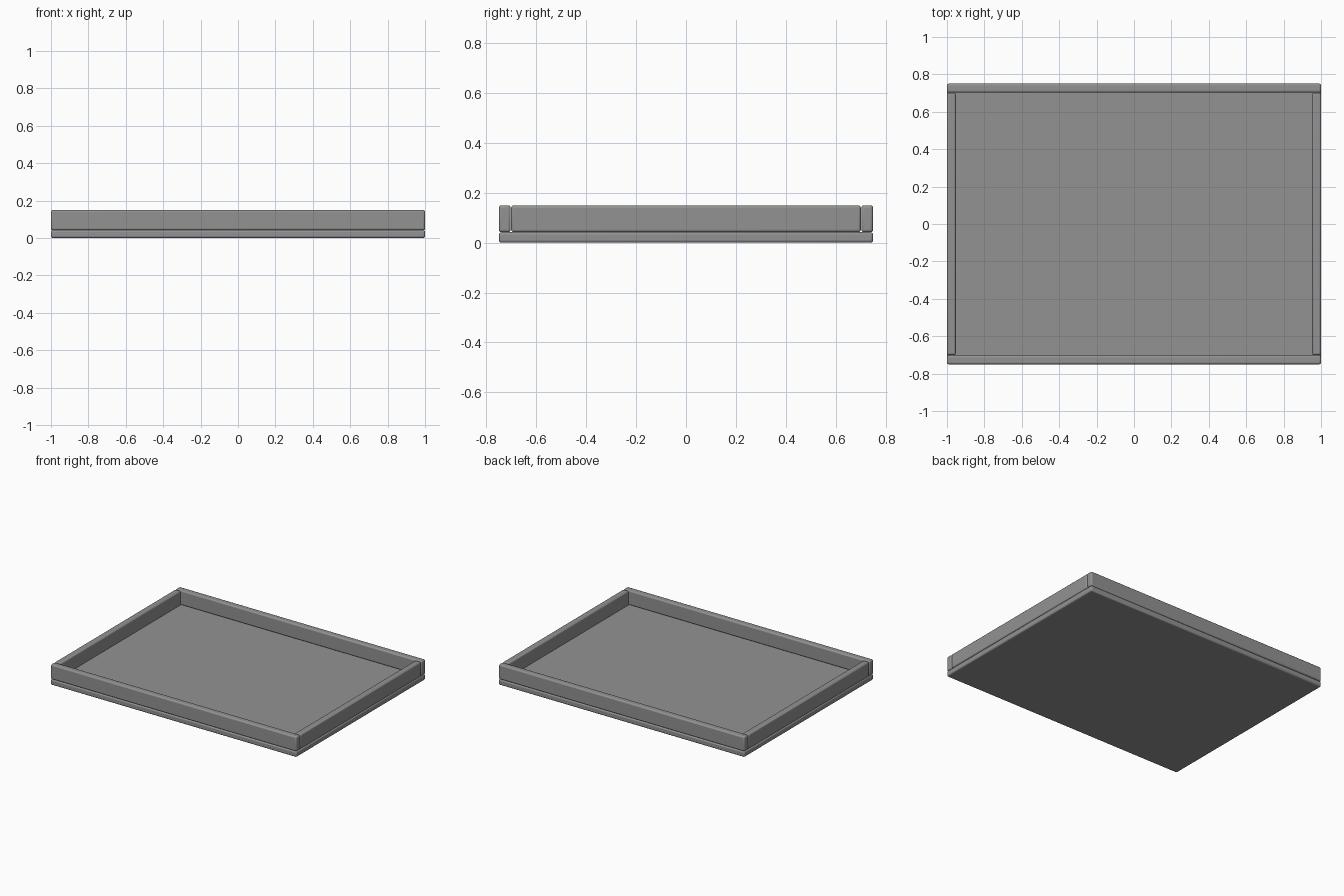
import bpy

if "Cube" in bpy.data.objects:
    bpy.data.objects.remove(bpy.data.objects["Cube"])

W, D, H = 2.0, 1.5, 0.15      # overall size
BASE = 0.042                  # base slab thickness
RAIL = 0.047                  # rail thickness

grey = bpy.data.materials.new("mid grey")
grey.diffuse_color = (0.29, 0.29, 0.29, 1)
grey.use_nodes = True
grey.node_tree.nodes["Principled BSDF"].inputs["Base Color"].default_value = grey.diffuse_color


def rounded_box(name, lo, hi, bevel=0.01):
    """Box between two corners with softened edges."""
    size = [b - a for a, b in zip(lo, hi)]
    bpy.ops.mesh.primitive_cube_add(size=1, location=[(a + b) / 2 for a, b in zip(lo, hi)])
    ob = bpy.context.object
    ob.name = name
    ob.scale = size
    bpy.ops.object.transform_apply(location=False, rotation=False, scale=True)
    mod = ob.modifiers.new("soft edges", 'BEVEL')
    mod.width = bevel
    mod.segments = 3
    ob.data.materials.append(grey)
    bpy.ops.object.shade_smooth_by_angle()
    return ob


# Flat base slab
rounded_box("tray_base", (-W / 2, -D / 2, 0), (W / 2, D / 2, BASE))

# Long rails span the full width at front and back
for name, y in (("front_rail", -D / 2), ("back_rail", D / 2 - RAIL)):
    rounded_box(name, (-W / 2, y, BASE), (W / 2, y + RAIL, H))

# Short rails fit between the long ones
inner = D / 2 - RAIL - 0.002
for name, x in (("left_rail", -W / 2), ("right_rail", W / 2 - RAIL)):
    rounded_box(name, (x, -inner, BASE), (x + RAIL, inner, H))
